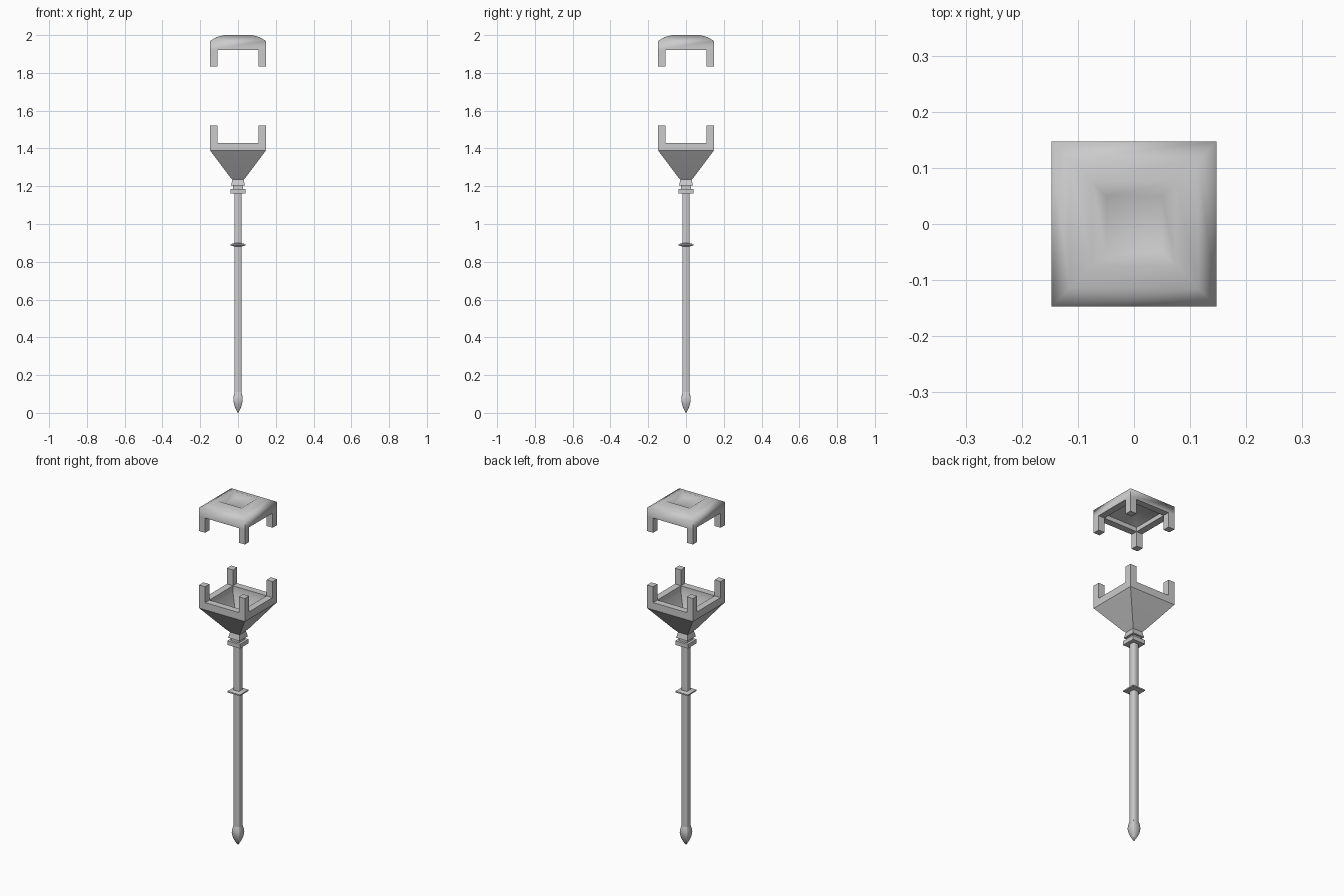
import bpy, bmesh, math

if "Cube" in bpy.data.objects:
    bpy.data.objects.remove(bpy.data.objects["Cube"])


def square_loft(name, profile, chamfer=0.0, smooth=35):
    """Stack square rings (half width, z); the ends are capped."""
    bm = bmesh.new()
    rings = []
    for h, z in profile:
        c = h * chamfer
        if c:
            pts = [(h, -h + c), (h, h - c), (h - c, h), (-h + c, h),
                   (-h, h - c), (-h, -h + c), (-h + c, -h), (h - c, -h)]
        else:
            pts = [(h, -h), (h, h), (-h, h), (-h, -h)]
        rings.append([bm.verts.new((x, y, z)) for x, y in pts])
    n = len(rings[0])
    for a, b in zip(rings, rings[1:]):
        for i in range(n):
            j = (i + 1) % n
            bm.faces.new((a[i], a[j], b[j], b[i]))
    bm.faces.new(rings[0][::-1])
    bm.faces.new(rings[-1])
    bmesh.ops.recalc_face_normals(bm, faces=bm.faces[:])
    return finish(name, bm, smooth)


def finish(name, bm, smooth):
    mesh = bpy.data.meshes.new(name)
    bm.to_mesh(mesh)
    bm.free()
    ob = bpy.data.objects.new(name, mesh)
    bpy.context.collection.objects.link(ob)
    bpy.ops.object.select_all(action='DESELECT')
    ob.select_set(True)
    bpy.context.view_layer.objects.active = ob
    bpy.ops.object.shade_smooth_by_angle(angle=math.radians(smooth))
    return ob


def corner_posts(name, z0, z1, outer=0.147, inner=0.108):
    """Four square posts at the frame corners."""
    bm = bmesh.new()
    mid, w = (outer + inner) / 2, outer - inner
    for sx in (-1, 1):
        for sy in (-1, 1):
            vs = bmesh.ops.create_cube(bm, size=1)['verts']
            bmesh.ops.scale(bm, vec=(w, w, z1 - z0), verts=vs)
            bmesh.ops.translate(bm, vec=(sx * mid, sy * mid, (z0 + z1) / 2), verts=vs)
    return finish(name, bm, 30)


# Pole with its pointed foot
square_loft("pole", [(0.0185, 0.09), (0.0185, 1.17)], 0.2, 50)
square_loft("pole_tip", [(0.002, 0.0), (0.012, 0.02), (0.021, 0.045), (0.025, 0.07),
                         (0.023, 0.09), (0.018, 0.112)], 0.12, 50)

# Collars on the pole
square_loft("middle_collar", [(0.018, 0.881), (0.04, 0.886), (0.04, 0.893), (0.018, 0.899)])
square_loft("upper_collar", [(0.04, 1.162), (0.04, 1.186)])
square_loft("collar_neck", [(0.026, 1.18), (0.026, 1.206)])

# Hollow lantern base: flared neck, funnel, rim and inside
square_loft("lantern_base", [
    (0.037, 1.203), (0.030, 1.235), (0.045, 1.252), (0.147, 1.388), (0.147, 1.43),
    (0.108, 1.43), (0.108, 1.392), (0.03, 1.27)])
corner_posts("base_posts", 1.425, 1.522)

# Hollow cap: inside, rim, rounded shoulder and shallow sunken top
square_loft("lantern_cap", [
    (0.06, 1.965), (0.108, 1.945), (0.108, 1.92), (0.147, 1.92), (0.147, 1.97),
    (0.115, 1.989), (0.075, 2.0), (0.05, 1.985)], smooth=60)
corner_posts("cap_posts", 1.835, 1.925)
